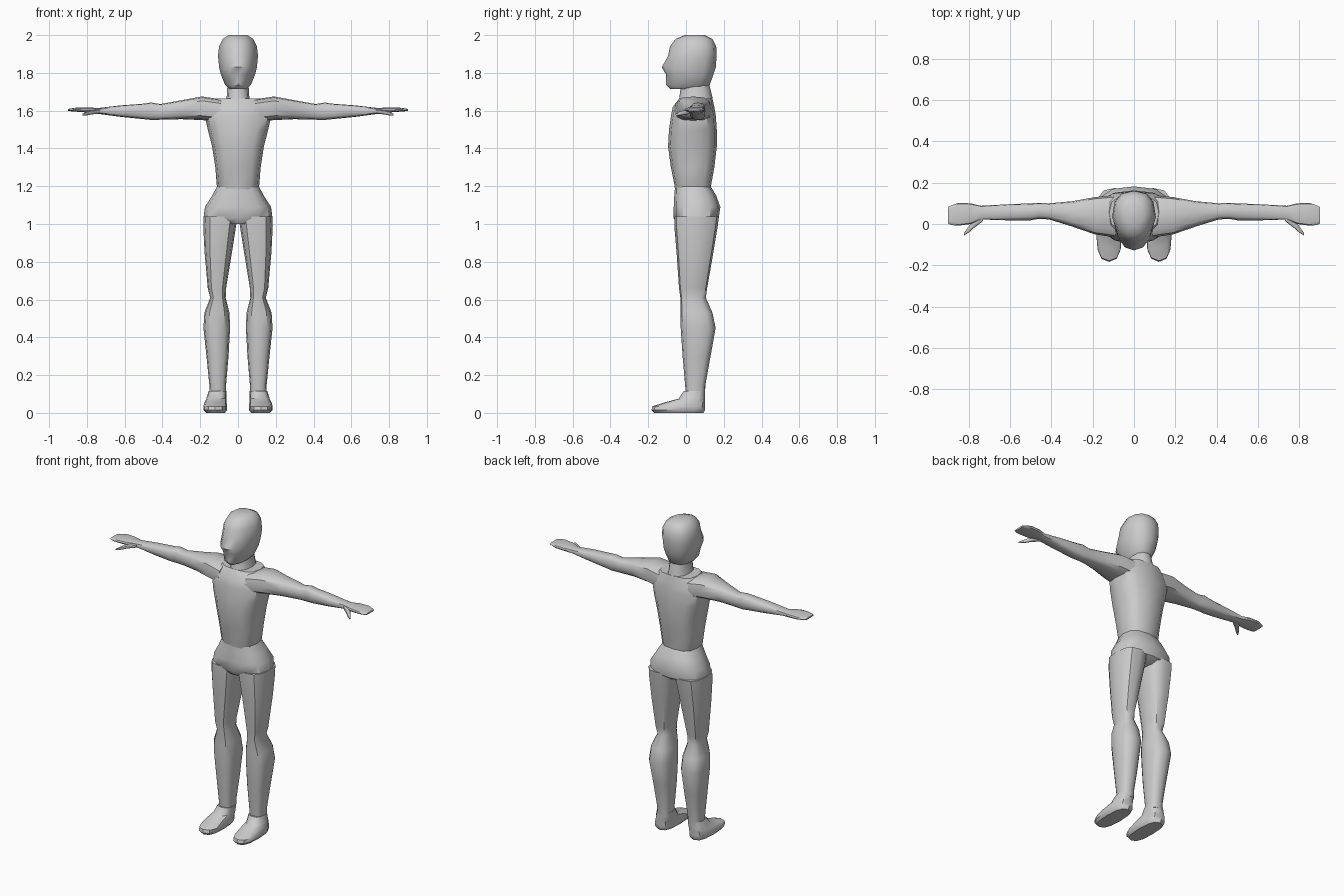
import bpy, bmesh, math

SIDES = 12


def loft(name, axis, rings, power=2.5, pinch=0.0, mirror=False):
    """Skin rings (position, a_min, a_max, b_min, b_max) along axis 'z' (a=x, b=y) or 'x' (a=y, b=z)."""
    bm = bmesh.new()
    loops = []
    for p, a0, a1, b0, b1 in rings:
        loop = []
        for i in range(SIDES):
            t = 2 * math.pi * i / SIDES
            c, s = math.cos(t), math.sin(t)
            u = math.copysign(abs(c) ** (2 / power), c)
            v = math.copysign(abs(s) ** (2 / power), s)
            if v < 0:
                u *= 1 + pinch * v
            a = (a0 + a1) / 2 + u * (a1 - a0) / 2
            b = (b0 + b1) / 2 + v * (b1 - b0) / 2
            loop.append(bm.verts.new((a, b, p) if axis == 'z' else (p, a, b)))
        loops.append(loop)
    for lo, hi in zip(loops, loops[1:]):
        for i in range(SIDES):
            j = (i + 1) % SIDES
            bm.faces.new((lo[i], lo[j], hi[j], hi[i]))
    bm.faces.new(loops[0][::-1])
    bm.faces.new(loops[-1])
    bmesh.ops.recalc_face_normals(bm, faces=bm.faces)
    mesh = bpy.data.meshes.new(name)
    bm.to_mesh(mesh)
    bm.free()
    ob = bpy.data.objects.new(name, mesh)
    bpy.context.collection.objects.link(ob)
    if mirror:
        ob.modifiers.new("mirror", 'MIRROR')
    bpy.ops.object.select_all(action='DESELECT')
    ob.select_set(True)
    bpy.context.view_layer.objects.active = ob
    bpy.ops.object.shade_smooth_by_angle(angle=math.radians(40))
    return ob


def centred(z, half, y0, y1):
    return (z, -half, half, y0, y1)


# Head with a pointed face
loft("head", 'z', [
    centred(1.715, .045, -.085, .10), centred(1.735, .068, -.105, .125),
    centred(1.79, .09, -.105, .145), centred(1.83, .10, -.128, .158),
    centred(1.89, .106, -.095, .162), centred(1.94, .10, -.085, .16),
    centred(1.98, .08, -.055, .14), centred(2.0, .05, -.005, .10)], 2.5, 0.25)

# Neck
loft("neck", 'z', [
    centred(1.62, .085, -.05, .145), centred(1.67, .06, -.035, .14),
    centred(1.75, .055, -.025, .12)], 2.3)

# Torso
loft("torso", 'z', [
    centred(1.12, .07, -.055, .13), centred(1.20, .112, -.06, .132),
    centred(1.30, .12, -.08, .15), centred(1.41, .137, -.095, .163),
    centred(1.50, .16, -.09, .163), centred(1.57, .175, -.08, .158),
    centred(1.62, .165, -.07, .15), centred(1.665, .12, -.035, .14)], 2.8)

# Pelvis
loft("pelvis", 'z', [
    centred(1.0, .10, -.045, .13), centred(1.03, .183, -.065, .173),
    centred(1.09, .175, -.065, .182), centred(1.15, .137, -.062, .16),
    centred(1.20, .11, -.058, .13)], 2.7)

# Legs
loft("leg", 'z', [
    (.09, .065, .15, .0, .10), (.15, .063, .152, -.005, .103),
    (.30, .05, .167, -.018, .13), (.45, .042, .183, -.028, .157),
    (.53, .045, .178, -.03, .14), (.61, .065, .147, -.03, .105),
    (.66, .063, .16, -.037, .112), (.85, .032, .177, -.05, .145),
    (.99, .01, .184, -.062, .168), (1.04, .004, .183, -.062, .174)],
    2.7, mirror=True)

# Feet
loft("foot", 'z', [
    (0, .07, .17, -.17, .093), (.015, .058, .183, -.183, .10),
    (.035, .058, .183, -.178, .10), (.055, .06, .178, -.115, .10),
    (.075, .062, .168, -.04, .10), (.115, .062, .155, -.012, .10)],
    2.6, mirror=True)

# Arms with flat hands
loft("arm", 'x', [
    (.09, -.065, .14, 1.54, 1.66), (.19, -.05, .13, 1.55, 1.675),
    (.30, -.012, .11, 1.555, 1.655), (.41, .022, .10, 1.552, 1.635),
    (.46, .025, .102, 1.551, 1.643), (.50, .018, .10, 1.555, 1.637),
    (.62, .018, .095, 1.567, 1.628), (.74, .022, .088, 1.583, 1.614),
    (.79, .0, .10, 1.59, 1.617), (.85, -.008, .102, 1.594, 1.617),
    (.885, -.005, .09, 1.597, 1.612), (.90, .003, .082, 1.599, 1.609)],
    3.0, mirror=True)

# Thumbs
loft("thumb", 'x', [
    (.73, .015, .06, 1.585, 1.607), (.775, -.02, .02, 1.58, 1.603),
    (.80, -.042, -.012, 1.575, 1.596), (.822, -.055, -.042, 1.574, 1.584)],
    2.5, mirror=True)
